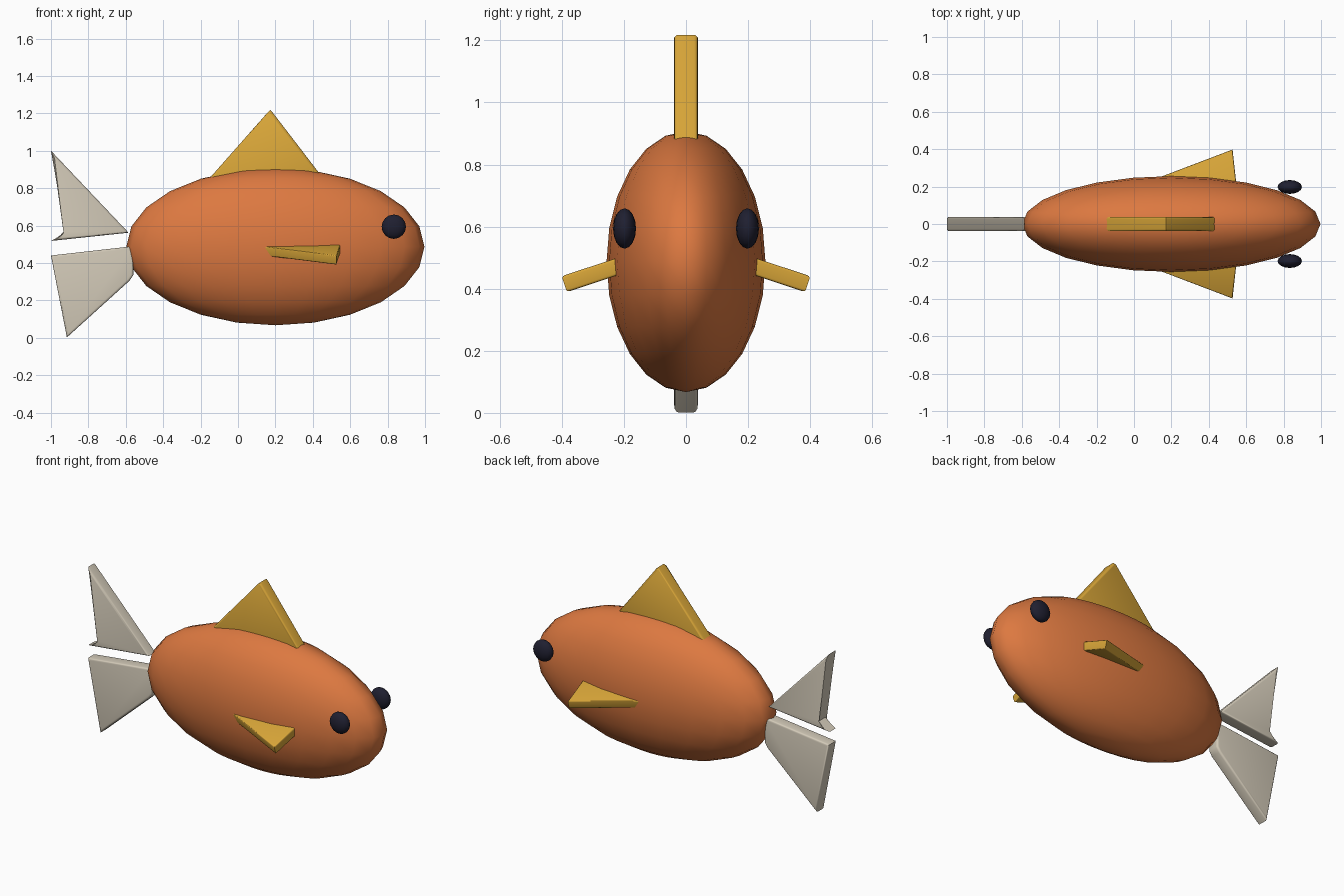
import bpy
import bmesh
from math import radians
from mathutils import Matrix, Vector

cube = bpy.data.objects.get("Cube")
if cube:
    bpy.data.objects.remove(cube, do_unlink=True)


def material(name, rgb):
    mat = bpy.data.materials.new(name)
    mat.use_nodes = True
    mat.diffuse_color = (*rgb, 1)
    mat.node_tree.nodes["Principled BSDF"].inputs["Base Color"].default_value = (*rgb, 1)
    return mat


ORANGE = material("orange scales", (0.72, 0.19, 0.052))
GOLD = material("golden fin", (0.69, 0.38, 0.04))
CREAM = material("pale tail", (0.65, 0.59, 0.48))
NAVY = material("dark eye", (0.014, 0.014, 0.03))


def finish(name, bm, mat, angle):
    """Turn a bmesh into a shaded, coloured object."""
    bmesh.ops.recalc_face_normals(bm, faces=bm.faces)
    mesh = bpy.data.meshes.new(name)
    bm.to_mesh(mesh)
    bm.free()
    mesh.materials.append(mat)
    obj = bpy.data.objects.new(name, mesh)
    bpy.context.collection.objects.link(obj)
    bpy.ops.object.select_all(action="DESELECT")
    obj.select_set(True)
    bpy.context.view_layer.objects.active = obj
    bpy.ops.object.shade_smooth_by_angle(angle=radians(angle))
    return obj


def ellipsoid(name, center, radii, segments, mat):
    bm = bmesh.new()
    bmesh.ops.create_uvsphere(bm, u_segments=segments, v_segments=segments // 2, radius=1)
    bmesh.ops.transform(bm, verts=bm.verts,
                        matrix=Matrix.Translation(center) @ Matrix.Diagonal((*radii, 1)))
    return finish(name, bm, mat, 80)


def fin(name, outline, offset, mat, bevel=0.012):
    """Slab around an outline of points, thickened by +-offset, with softened rims."""
    bm = bmesh.new()
    offset = Vector(offset)
    rims = [[bm.verts.new(Vector(p) + offset * s) for p in outline] for s in (-1, 1)]
    caps = [bm.faces.new(rim) for rim in rims]
    n = len(outline)
    for i in range(n):
        j = (i + 1) % n
        bm.faces.new((rims[0][i], rims[0][j], rims[1][j], rims[1][i]))
    edges = [e for cap in caps for e in cap.edges]
    bmesh.ops.bevel(bm, geom=edges, offset=bevel, segments=3, profile=0.5, affect="EDGES")
    return finish(name, bm, mat, 40)


def upright(points):
    return [(x, 0, z) for x, z in points]


# Body
ellipsoid("body", (0.2, 0, 0.487), (0.797, 0.256, 0.42), 24, ORANGE)

# Dorsal fin and two tail lobes
thick = (0, 0.038, 0)
fin("dorsal_fin", upright([(-0.155, 0.85), (0.163, 1.21), (0.172, 1.218),
                           (0.181, 1.21), (0.45, 0.86)]), thick, GOLD)
fin("upper_tail_lobe", upright([(-1, 1), (-0.92, 0.56), (-1, 0.518), (-0.585, 0.562)]),
    thick, CREAM)
fin("lower_tail_lobe", upright([(-1, 0.44), (-0.915, 0.002), (-0.58, 0.305),
                                (-0.56, 0.335), (-0.56, 0.49)]), thick, CREAM)

# Paired side fins, drooping outward, and eyes
for side, label in ((1, "left"), (-1, "right")):
    outline = [(x, side * y, 0.47 - 0.33 * (y - 0.225))
               for x, y in ((0.14, 0.245), (0.527, 0.392), (0.548, 0.2))]
    fin(label + "_side_fin", outline, (0, side * 0.0085, 0.0255), GOLD, 0.008)
    ellipsoid(label + "_eye", (0.833, side * 0.198, 0.594), (0.065, 0.037, 0.065), 16, NAVY)
